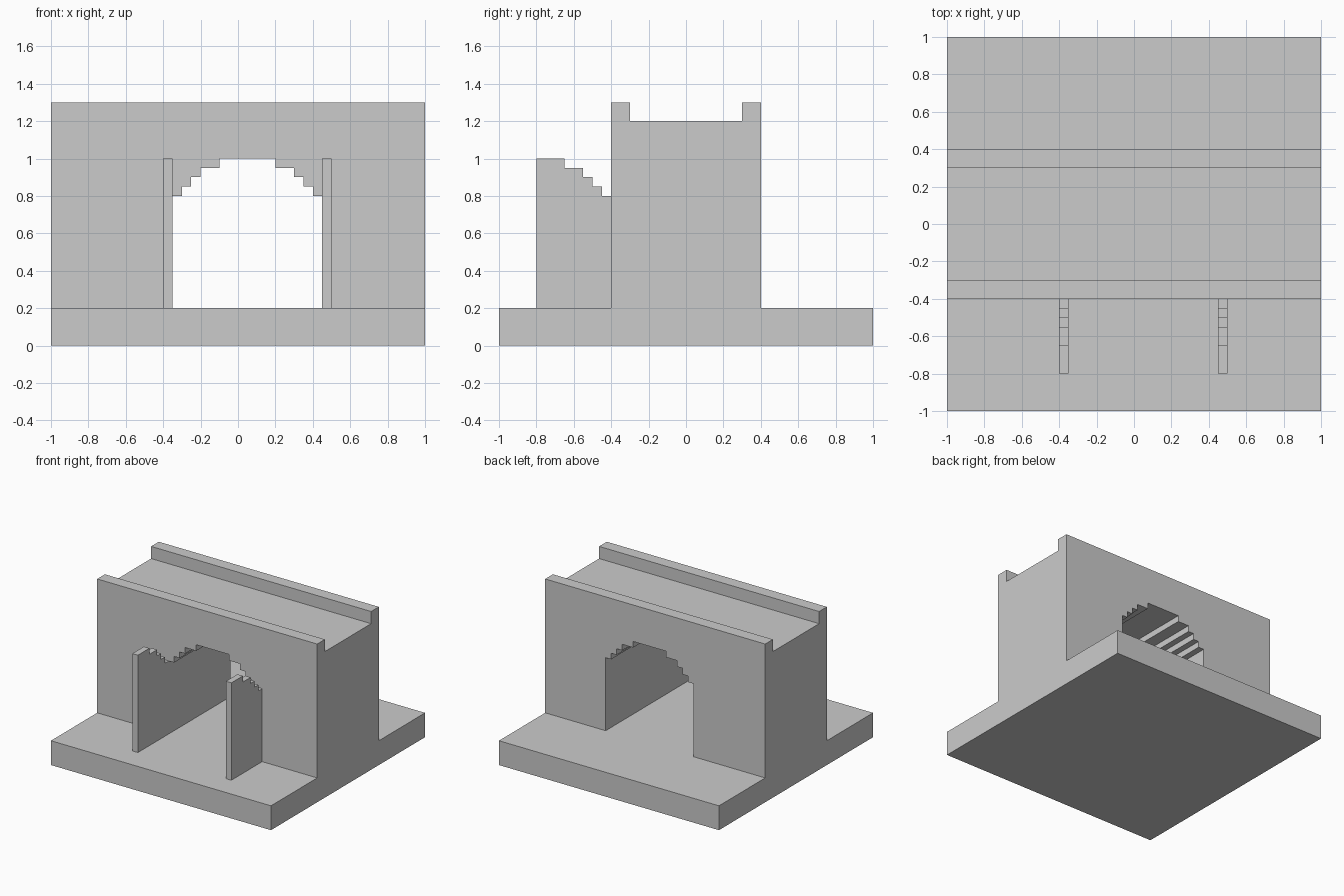
import bpy, bmesh
from mathutils import Vector

if "Cube" in bpy.data.objects:
    bpy.data.objects.remove(bpy.data.objects["Cube"])


def prism(name, profile, axis, start, end):
    """Extrude a 2D profile along x (profile is y,z) or along y (profile is x,z)."""
    def place(a, b):
        return (start, a, b) if axis == 'X' else (a, start, b)
    bm = bmesh.new()
    face = bm.faces.new([bm.verts.new(place(a, b)) for a, b in profile])
    extruded = bmesh.ops.extrude_face_region(bm, geom=[face])['geom']
    shift = Vector((end - start, 0, 0) if axis == 'X' else (0, end - start, 0))
    bmesh.ops.translate(bm, vec=shift,
                        verts=[v for v in extruded if isinstance(v, bmesh.types.BMVert)])
    bmesh.ops.recalc_face_normals(bm, faces=bm.faces)
    mesh = bpy.data.meshes.new(name)
    bm.to_mesh(mesh)
    bm.free()
    obj = bpy.data.objects.new(name, mesh)
    bpy.context.collection.objects.link(obj)
    return obj


# Stepped half arch: (distance from the jamb, height of the step ending there)
STEPS = [(0.05, 0.8), (0.1, 0.85), (0.15, 0.9), (0.25, 0.95), (0.4, 1.0)]


def stair(floor):
    """Half-arch outline from the jamb's foot up to the crown."""
    points, d0 = [(0, floor)], 0
    for d, z in STEPS:
        points += [(d0, z), (d, z)]
        d0 = d
    return points


# Ground slab
prism('base', [(-1, 0), (1, 0), (1, 0.2), (-1, 0.2)], 'X', -1, 1)

# Wall with a parapet along both edges of its walkway
wall = prism('wall', [(-0.4, 0.2), (0.4, 0.2), (0.4, 1.3), (0.3, 1.3),
                      (0.3, 1.2), (-0.3, 1.2), (-0.3, 1.3), (-0.4, 1.3)], 'X', -1, 1)

# Gateway through the wall, mirrored about its centre line
CENTRE, HALF = 0.05, 0.4
half = stair(0.1)[:-1]
outline = [(CENTRE - HALF + d, z) for d, z in half]
outline += [(CENTRE + HALF - d, z) for d, z in reversed(half)]
cutter = prism('gateway_cutter', outline, 'Y', -0.6, 0.6)
cutter.hide_render = True
cutter.hide_viewport = True
cut = wall.modifiers.new('gateway', 'BOOLEAN')
cut.operation = 'DIFFERENCE'
cut.solver = 'EXACT'
cut.object = cutter

# Open gate leaves, each matching half of the arch
leaf = [(-0.4 - d, z) for d, z in stair(0.2)] + [(-0.8, 0.2)]
for name, x in (('left_gate', -0.4), ('right_gate', 0.45)):
    prism(name, leaf, 'X', x, x + 0.05)
